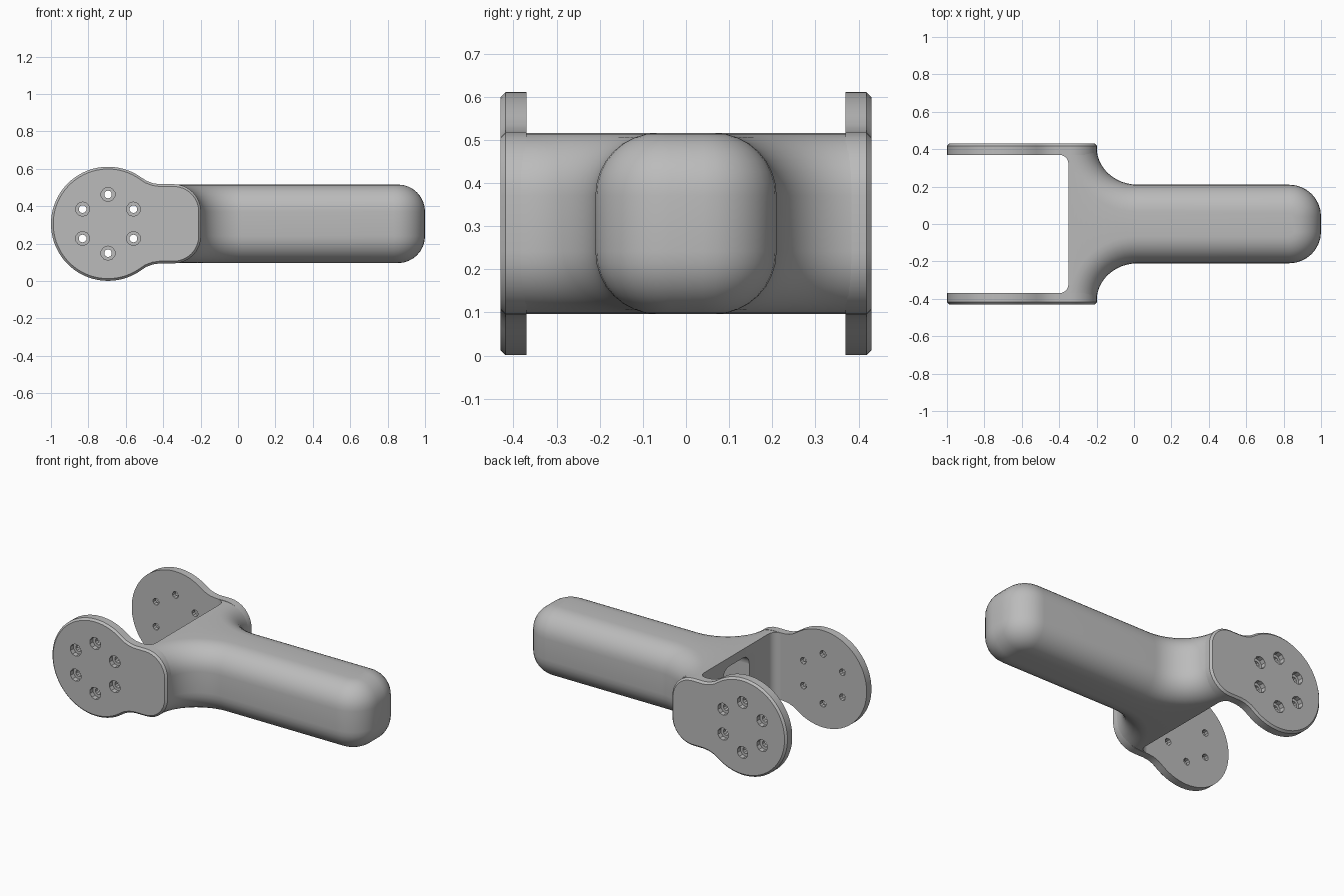
import bpy
import bmesh
import math
from mathutils import Matrix

cube = bpy.data.objects.get("Cube")
if cube:
    bpy.data.objects.remove(cube, do_unlink=True)

MID = 0.306      # height of the centre line
HALF = 0.21      # half thickness of the handle
ROUND = 0.145    # edge rounding
DISC_X, DISC_R = -0.695, 0.305

grey = bpy.data.materials.new("grey")
grey.use_nodes = True
grey.diffuse_color = (0.5, 0.5, 0.5, 1)
grey.node_tree.nodes["Principled BSDF"].inputs["Base Color"].default_value = (0.5, 0.5, 0.5, 1)


def arc(cx, cy, rx, ry, start, end, steps):
    """Points on an elliptical arc, angles in degrees."""
    angles = [math.radians(start + (end - start) * i / steps) for i in range(steps + 1)]
    return [(cx + rx * math.cos(a), cy + ry * math.sin(a)) for a in angles]


def finish(bm, name):
    bmesh.ops.recalc_face_normals(bm, faces=bm.faces)
    mesh = bpy.data.meshes.new(name)
    bm.to_mesh(mesh)
    bm.free()
    mesh.materials.append(grey)
    obj = bpy.data.objects.new(name, mesh)
    bpy.context.collection.objects.link(obj)
    return obj


def loft(name, rings):
    """Skin a stack of matching closed rings and cap both ends."""
    bm = bmesh.new()
    rows = [[bm.verts.new(p) for p in ring] for ring in rings]
    count = len(rows[0])
    for low, high in zip(rows, rows[1:]):
        for i in range(count):
            j = (i + 1) % count
            bm.faces.new((low[i], low[j], high[j], high[i]))
    bm.faces.new(rows[0])
    bm.faces.new(rows[-1])
    return finish(bm, name)


def activate(obj):
    bpy.ops.object.select_all(action='DESELECT')
    obj.select_set(True)
    bpy.context.view_layer.objects.active = obj


def cut(obj, cutter):
    mod = obj.modifiers.new("cut", 'BOOLEAN')
    mod.operation = 'DIFFERENCE'
    mod.solver = 'EXACT'
    mod.object = cutter
    activate(obj)
    bpy.ops.object.modifier_apply(modifier=mod.name)


def body_ring(inset, z):
    """Plan outline of handle and crossbar, pulled in by inset."""
    half = arc(-0.40, 0.32, 0.05, 0.05, 0, 90, 5)                           # fork crotch
    half += [(-0.40, 0.41)]
    half += arc(0.02, 0.41, 0.22 + inset, 0.20 + inset, 180, 270, 12)       # shoulder
    half += arc(0.83, HALF - 0.17, 0.17 - inset, 0.17 - inset, 90, 0, 8)    # handle tip
    outline = half + [(x, -y) for x, y in reversed(half)]
    return [(x, y, z) for x, y in outline]


# Handle with crossbar, rounded above and below
rings = []
for side in (-1, 1):
    for i in range(9):
        a = math.radians(90 * (i - 8 if side < 0 else i) / 8)
        z = MID + side * (HALF - ROUND) + ROUND * math.sin(a)
        rings.append(body_ring(ROUND * (1 - math.cos(a)), z))
handle = loft("handle", rings)

# Hollow inside the handle, open at the fork
section = []
for k, (sy, sz) in enumerate(((1, 1), (-1, 1), (-1, -1), (1, -1))):
    section += arc(sy * 0.07, MID + sz * 0.095, 0.06, 0.06, 90 * k, 90 * k + 90, 5)
hollow = loft("hollow_cutter", [[(x, y, z) for y, z in section] for x in (-0.6, 0.85)])
cut(handle, hollow)


def plate(name, side):
    """Fork plate: round disc, waisted neck, rounded heel."""
    upper = arc(-0.345, HALF - ROUND, ROUND + 0.002, ROUND + 0.002, 0, 90, 8)
    upper += [(-0.42, 0.212), (-0.455, 0.217), (-0.49, 0.23)]
    upper += arc(DISC_X, 0, DISC_R, DISC_R, 55, 176, 24)
    outline = upper + [(x, -z) for x, z in reversed(upper)]
    inner, outer = side * 0.37, side * 0.43
    obj = loft(name, [[(x, y, MID + z) for x, z in outline] for y in (inner, outer)])
    # Chamfer around the outer face
    bm = bmesh.new()
    bm.from_mesh(obj.data)
    rim = [e for e in bm.edges if all(abs(v.co.y - outer) < 1e-4 for v in e.verts)]
    bmesh.ops.bevel(bm, geom=rim, offset=0.012, segments=1, affect='EDGES')
    bm.to_mesh(obj.data)
    bm.free()
    return obj


def bolt_cutter(name, radius, spans):
    """Ring of six round cutters along y for each (start, end) span."""
    bm = bmesh.new()
    for k in range(6):
        a = math.radians(90 + 60 * k)
        x, z = DISC_X + 0.157 * math.cos(a), MID + 0.157 * math.sin(a)
        for y0, y1 in spans:
            place = Matrix.Translation((x, (y0 + y1) / 2, z)) @ Matrix.Rotation(math.pi / 2, 4, 'X')
            bmesh.ops.create_cone(bm, cap_ends=True, segments=10, radius1=radius,
                                  radius2=radius, depth=y1 - y0, matrix=place)
    return finish(bm, name)


# Fork plates with counterbored bolt holes
shafts = bolt_cutter("bolt_hole_cutter", 0.021, [(-0.6, 0.6)])
bores = bolt_cutter("counterbore_cutter", 0.038, [(-0.6, -0.398), (0.398, 0.6)])
parts = [handle]
for name, side in (("front_plate", -1), ("back_plate", 1)):
    obj = plate(name, side)
    cut(obj, shafts)
    cut(obj, bores)
    parts.append(obj)

for helper in (hollow, shafts, bores):
    bpy.data.objects.remove(helper, do_unlink=True)

for obj in parts:
    activate(obj)
    bpy.ops.object.shade_smooth_by_angle(angle=math.radians(30))
